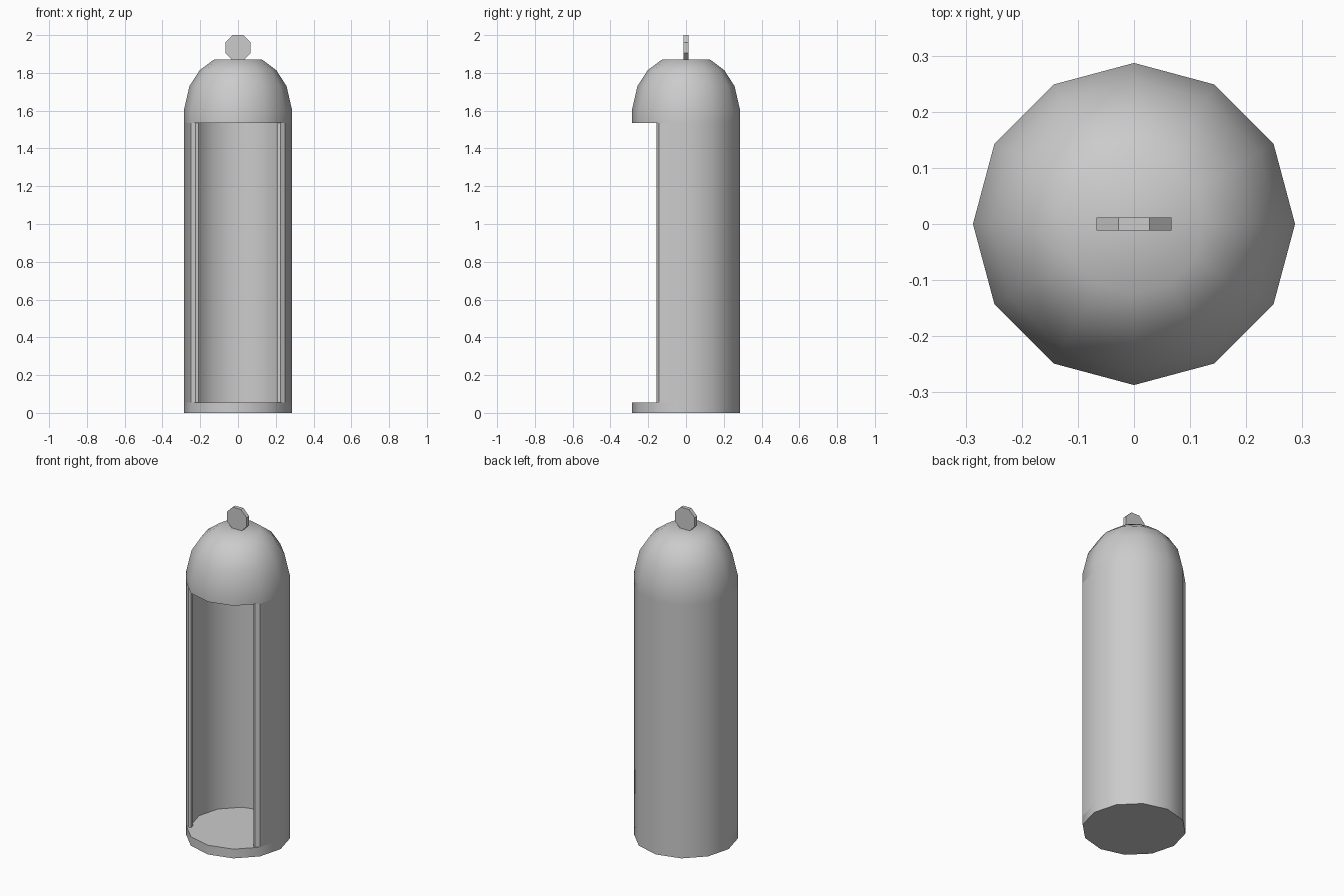
import bpy, bmesh
from math import sin, cos, pi, radians

if "Cube" in bpy.data.objects:
    bpy.data.objects.remove(bpy.data.objects["Cube"])

N = 12


def add_object(name, bm, angle=None):
    bmesh.ops.recalc_face_normals(bm, faces=bm.faces)
    me = bpy.data.meshes.new(name)
    bm.to_mesh(me)
    bm.free()
    ob = bpy.data.objects.new(name, me)
    bpy.context.collection.objects.link(ob)
    if angle:
        bpy.context.view_layer.objects.active = ob
        ob.select_set(True)
        bpy.ops.object.shade_smooth_by_angle(angle=radians(angle))
        ob.select_set(False)
    return ob


def prism(name, base, offset):
    bm = bmesh.new()
    a = [bm.verts.new(p) for p in base]
    b = [bm.verts.new([c + d for c, d in zip(p, offset)]) for p in base]
    bm.faces.new(a)
    bm.faces.new(b)
    n = len(a)
    for i in range(n):
        bm.faces.new((a[i], a[(i + 1) % n], b[(i + 1) % n], b[i]))
    return add_object(name, bm)


def lathe(name, profile):
    bm = bmesh.new()
    rings = [[bm.verts.new((r * cos(2 * pi * i / N), r * sin(2 * pi * i / N), z))
              for i in range(N)] for r, z in profile]
    for lo, hi in zip(rings, rings[1:]):
        for i in range(N):
            j = (i + 1) % N
            bm.faces.new((lo[i], lo[j], hi[j], hi[i]))
    bm.faces.new(rings[0])
    bm.faces.new(rings[-1])
    return add_object(name, bm, 50)


LOW, HIGH, OUT, IN = 0.056, 1.536, 0.287, 0.262

# Base slab and closed dome
lathe("base", [(OUT, 0), (OUT, LOW)])
lathe("dome", [(OUT, HIGH), (OUT, 1.6), (0.257, 1.73), (0.202, 1.815), (0.125, 1.872)])

# Curved wall with thickness, open over the four front panels
bm = bmesh.new()
walls = []
for r in (OUT, IN):
    walls.append([[bm.verts.new((r * cos(2 * pi * i / N), r * sin(2 * pi * i / N), z))
                   for z in (LOW, HIGH)] for i in range(-1, 8)])
for cols in walls:
    for a, b in zip(cols, cols[1:]):
        bm.faces.new((a[0], b[0], b[1], a[1]))
for k in (0, -1):
    o, n = walls[0][k], walls[1][k]
    bm.faces.new((o[0], n[0], n[1], o[1]))
add_object("curved_wall", bm, 50)

# Slim jamb posts along both sides of the opening
section = [(0.248, -0.143), (0.225, -0.156), (0.210, -0.153), (0.212, -0.130), (0.234, -0.122)]
for side, label in ((1, "right"), (-1, "left")):
    prism(label + "_jamb", [(side * x, y, LOW) for x, y in section], (0, 0, HIGH - LOW))

# Octagonal hanging tab on top
R = 0.067 / cos(pi / 8)
prism("top_tab", [(R * cos(pi / 8 + i * pi / 4), -0.012,
                   1.933 + R * sin(pi / 8 + i * pi / 4)) for i in range(8)],
      (0, 0.024, 0))
